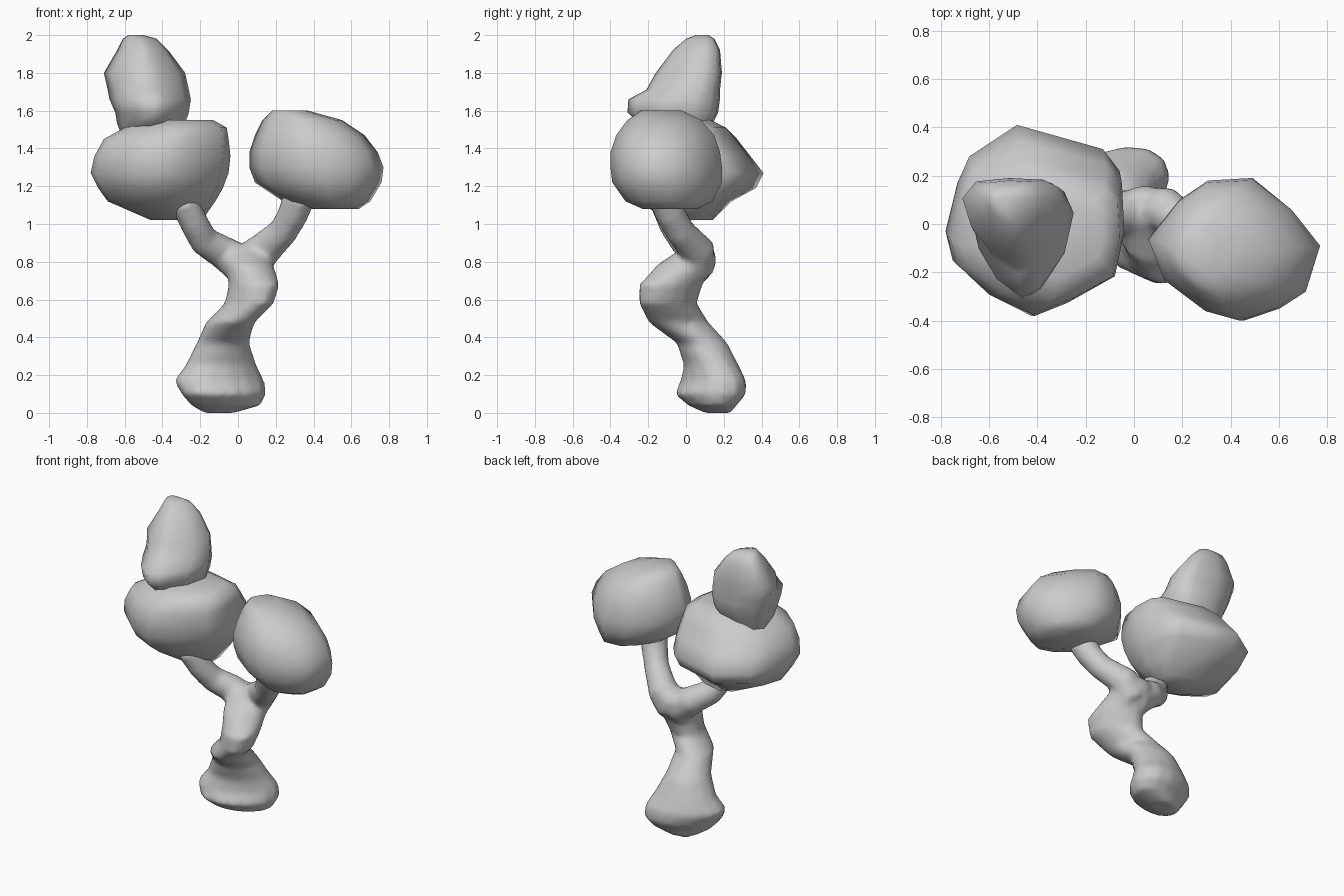
import bpy, math
from mathutils import Vector


def make(name, rings):
    """Skin a stack of equal-length rings, capped at both ends."""
    n = len(rings[0])
    verts = [p for r in rings for p in r]
    faces = [tuple(reversed(range(n))),
             tuple(range(len(verts) - n, len(verts)))]
    for k in range(len(rings) - 1):
        for i in range(n):
            j = (i + 1) % n
            faces.append((k * n + i, k * n + j, (k + 1) * n + j, (k + 1) * n + i))
    me = bpy.data.meshes.new(name)
    me.from_pydata(verts, [], faces)
    ob = bpy.data.objects.new(name, me)
    bpy.context.collection.objects.link(ob)
    bpy.ops.object.select_all(action='DESELECT')
    ob.select_set(True)
    bpy.context.view_layer.objects.active = ob
    bpy.ops.object.shade_smooth_by_angle(angle=math.radians(60))
    return ob


def loft(name, outline, levels):
    """Fit a plan outline to the x and y limits of each level (z, x0, x1, y0, y1)."""
    xs, ys = zip(*outline)
    ax, bx, ay, by = min(xs), max(xs), min(ys), max(ys)
    return make(name, [[(x0 + (x - ax) / (bx - ax) * (x1 - x0),
                         y0 + (y - ay) / (by - ay) * (y1 - y0), z)
                        for x, y in outline] for z, x0, x1, y0, y1 in levels])


def stem(name, levels, sides=14):
    """Stack of ovals within (z, x0, x1, y0, y1), each skewed diagonally by the last value."""
    angles = [math.tau * s / sides for s in range(sides)]
    return make(name, [[((x0 + x1) / 2 + (x1 - x0) / 2 * math.cos(a),
                         (y0 + y1) / 2 + (y1 - y0) / 2 * math.sin(a + k), z)
                        for a in angles] for z, x0, x1, y0, y1, k in levels])


def limb(name, path, sides=10):
    """Tapered tube through points (x, y, z, radius)."""
    pts = [Vector(p[:3]) for p in path]
    rings = []
    for i, p in enumerate(pts):
        t = (pts[min(i + 1, len(pts) - 1)] - pts[max(i - 1, 0)]).normalized()
        u = Vector((0, 1, 0)).cross(t).normalized()
        v = t.cross(u)
        rings.append([p + path[i][3] * (u * math.cos(a) + v * math.sin(a))
                      for a in (math.tau * s / sides for s in range(sides))])
    return make(name, rings)


# Crooked trunk with a flared foot
trunk = stem("trunk", [
    (0.00, -0.18, -0.02, 0.10, 0.24, 0.2), (0.04, -0.25, 0.12, 0.01, 0.27, 0.3),
    (0.10, -0.30, 0.15, -0.06, 0.32, 0.35), (0.17, -0.34, 0.14, -0.03, 0.32, 0.35),
    (0.25, -0.28, 0.10, -0.01, 0.28, 0.2), (0.37, -0.22, 0.06, -0.05, 0.22, 0.0),
    (0.48, -0.17, 0.09, -0.20, 0.12, -0.3), (0.58, -0.07, 0.19, -0.25, 0.06, -0.4),
    (0.68, -0.05, 0.22, -0.25, 0.09, -0.3), (0.78, -0.07, 0.19, -0.16, 0.16, 0.0),
    (0.84, -0.08, 0.16, -0.07, 0.16, 0.0), (0.89, -0.05, 0.11, 0.00, 0.13, 0.0)])

# Two branches, fused into the trunk with a soft fork
left = limb("left_branch", [(0.04, 0.04, 0.77, 0.11), (-0.08, 0.05, 0.85, 0.09),
                            (-0.18, -0.01, 0.91, 0.08), (-0.23, -0.07, 1.00, 0.077),
                            (-0.29, -0.12, 1.13, 0.08)])
right = limb("right_branch", [(0.06, 0.04, 0.78, 0.12), (0.13, 0.06, 0.86, 0.095),
                              (0.24, -0.03, 0.96, 0.08), (0.29, -0.08, 1.05, 0.083),
                              (0.33, -0.12, 1.16, 0.09)])
bpy.ops.object.select_all(action='DESELECT')
for ob in (trunk, left, right):
    ob.select_set(True)
bpy.context.view_layer.objects.active = trunk
bpy.ops.object.join()
trunk.name = "trunk_and_branches"
fuse = trunk.modifiers.new("fuse", 'REMESH')
fuse.mode, fuse.voxel_size, fuse.use_smooth_shade = 'VOXEL', 0.02, True
soft = trunk.modifiers.new("soften", 'SMOOTH')
soft.factor, soft.iterations = 0.5, 3

# Foliage clumps
loft("left_foliage",
     [(-0.04, 0.0), (-0.05, 0.22), (-0.12, 0.31), (-0.30, 0.36), (-0.48, 0.41),
      (-0.68, 0.28), (-0.73, 0.17), (-0.78, -0.03), (-0.75, -0.15),
      (-0.60, -0.29), (-0.42, -0.38), (-0.28, -0.32), (-0.08, -0.20)],
     [(1.02, -0.46, -0.19, -0.10, 0.14), (1.12, -0.69, -0.12, -0.25, 0.24),
      (1.19, -0.74, -0.08, -0.34, 0.37), (1.27, -0.78, -0.05, -0.38, 0.41),
      (1.36, -0.76, -0.04, -0.38, 0.34), (1.45, -0.71, -0.05, -0.36, 0.27),
      (1.51, -0.60, -0.06, -0.31, 0.21), (1.55, -0.50, -0.13, -0.22, 0.13)])
loft("top_foliage",
     [(-0.25, 0.05), (-0.29, 0.14), (-0.35, 0.18), (-0.50, 0.19), (-0.65, 0.17),
      (-0.71, 0.07), (-0.67, -0.10), (-0.59, -0.23), (-0.48, -0.31),
      (-0.40, -0.27), (-0.29, -0.12)],
     [(1.48, -0.62, -0.32, -0.18, 0.12), (1.53, -0.64, -0.28, -0.24, 0.14),
      (1.59, -0.65, -0.26, -0.31, 0.17), (1.66, -0.68, -0.25, -0.305, 0.18),
      (1.71, -0.69, -0.26, -0.21, 0.18),
      (1.80, -0.71, -0.28, -0.16, 0.19), (1.92, -0.64, -0.37, -0.07, 0.18),
      (1.98, -0.61, -0.43, 0.00, 0.15), (2.00, -0.58, -0.50, 0.05, 0.12)])
loft("right_foliage",
     [(0.77, -0.09), (0.65, 0.06), (0.48, 0.19), (0.30, 0.18), (0.18, 0.10),
      (0.05, -0.06), (0.12, -0.23), (0.30, -0.36), (0.45, -0.40),
      (0.60, -0.35), (0.71, -0.28)],
     [(1.08, 0.38, 0.64, -0.23, 0.06), (1.12, 0.24, 0.70, -0.32, 0.14),
      (1.22, 0.09, 0.76, -0.39, 0.19), (1.30, 0.06, 0.77, -0.40, 0.19),
      (1.38, 0.06, 0.74, -0.40, 0.18), (1.47, 0.09, 0.67, -0.37, 0.15),
      (1.55, 0.13, 0.55, -0.31, 0.08), (1.60, 0.18, 0.37, -0.24, -0.02)])
